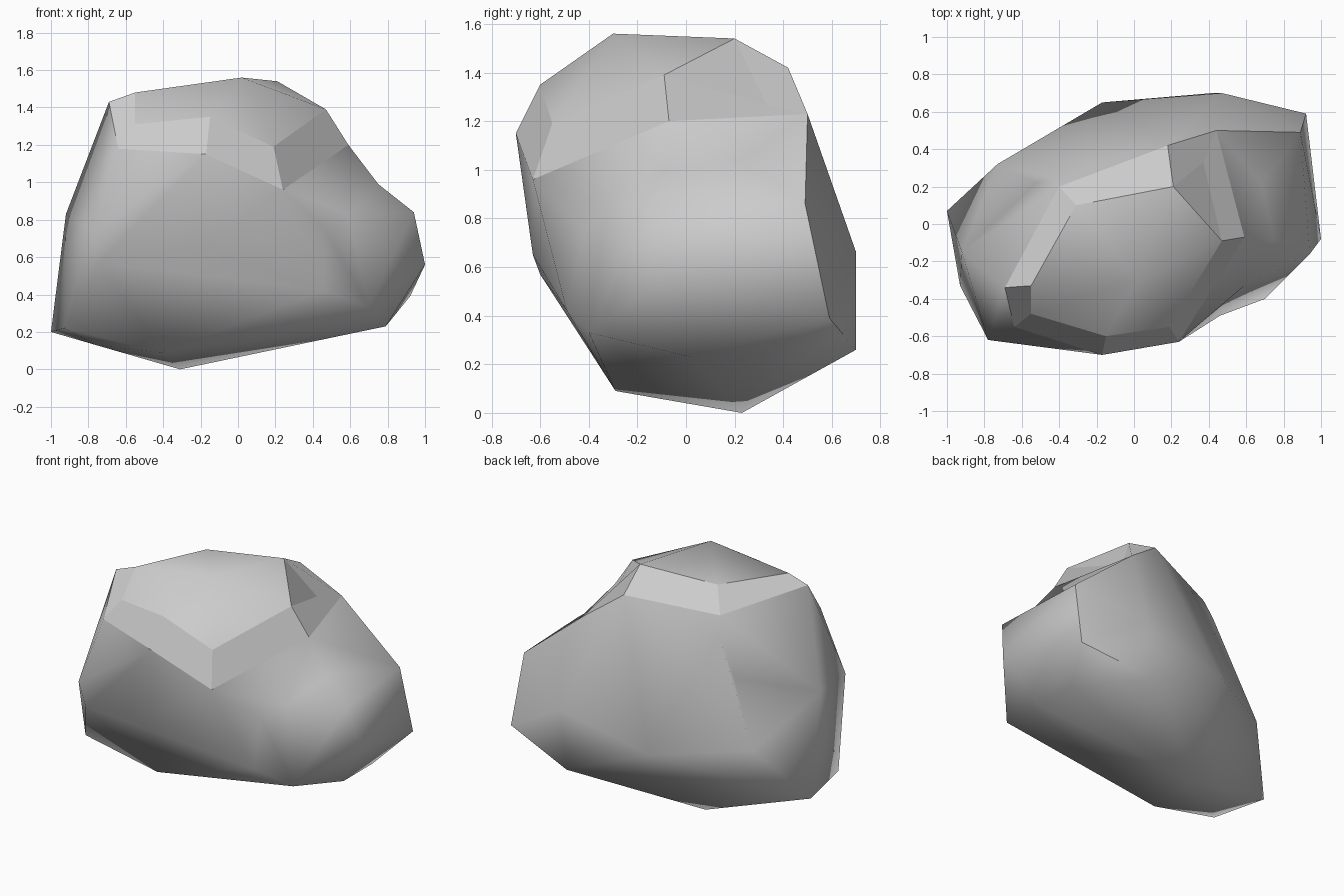
import bpy
import bmesh
from math import radians
from mathutils import Vector

default_cube = bpy.data.objects.get("Cube")
if default_cube:
    bpy.data.objects.remove(default_cube, do_unlink=True)


def make_material(name, colour):
    material = bpy.data.materials.new(name)
    material.use_nodes = True
    material.diffuse_color = colour
    shader = material.node_tree.nodes["Principled BSDF"]
    shader.inputs["Base Color"].default_value = colour
    shader.inputs["Roughness"].default_value = 1
    return material


def finish(name, bm, material):
    mesh = bpy.data.meshes.new(name)
    bm.to_mesh(mesh)
    bm.free()
    mesh.materials.append(material)
    part = bpy.data.objects.new(name, mesh)
    bpy.context.collection.objects.link(part)
    return part


def dent(bm, target):
    """Break the nearest edge at its middle and pull it in to the target."""
    target = Vector(target)

    def gap(edge):
        start, end = edge.verts
        return ((start.co + end.co) / 2 - target).length

    edge = min(bm.edges, key=gap)
    split = bmesh.ops.subdivide_edges(bm, edges=[edge], cuts=1)
    for item in split["geom_inner"]:
        if isinstance(item, bmesh.types.BMVert):
            item.co = target
    bmesh.ops.triangulate(bm, faces=bm.faces)


def make_body(name, rim, corners, hollows, material):
    """Wrap a skin around the corners, open at the rim, then dent it."""
    bm = bmesh.new()
    rim_verts = {bm.verts.new(point) for point in rim}
    for point in corners:
        bm.verts.new(point)
    hull = bmesh.ops.convex_hull(bm, input=bm.verts)
    bmesh.ops.recalc_face_normals(bm, faces=bm.faces)
    lid = [face for face in bm.faces if rim_verts.issuperset(face.verts)]
    loose = {item for item in hull["geom_interior"] + hull["geom_unused"]
             if isinstance(item, bmesh.types.BMVert)}
    bmesh.ops.delete(bm, geom=lid, context="FACES")
    bmesh.ops.delete(bm, geom=[v for v in loose if v.is_valid], context="VERTS")
    for hollow in hollows:
        dent(bm, hollow)
    body = finish(name, bm, material)
    bpy.ops.object.select_all(action="DESELECT")
    body.select_set(True)
    bpy.context.view_layer.objects.active = body
    bpy.ops.object.shade_smooth_by_angle(angle=radians(60))


def make_cap(name, rim, crown, notch, peak, material):
    """A flat band from rim to crown, and a smooth dome up to the peak."""
    bm = bmesh.new()
    lower = [bm.verts.new(point) for point in rim]
    upper = [bm.verts.new(point) for point in crown]
    top = bm.verts.new(peak)
    for i in range(len(rim)):
        j = (i + 1) % len(rim)
        bm.faces.new((lower[i], lower[j], upper[j], upper[i]))
    # The notch corner sits below the dome, on a flat facet of its own
    bm.faces.new(upper[notch - 1:notch + 2])
    ring = upper[:notch] + upper[notch + 1:]
    for start, end in zip(ring, ring[1:] + ring[:1]):
        bm.faces.new((start, end, top)).smooth = True
    finish(name, bm, material)


stone = make_material("grey stone", (.6, .6, .6, 1))

# Lower edge of the slab that caps the boulder, shared with the body
slab_rim = [
    (-.69, -.34, 1.43), (-.64, -.55, 1.18), (-.17, -.7, 1.15),
    (.24, -.63, .96), (.59, -.07, 1.2), (.44, .5, 1.23),
    (.18, .42, 1.42), (-.4, .2, 1.35),
]

# Upper edge of the slab, matching the rim corner by corner
slab_crown = [
    (-.55, -.33, 1.48), (-.55, -.48, 1.31), (-.15, -.6, 1.35),
    (.19, -.55, 1.19), (.47, -.09, 1.39), (.37, .33, 1.27),
    (.21, .2, 1.54), (-.31, .1, 1.5),
]

# Widest part of the boulder: right, back, left, then front
boulder_sides = [
    (.94, -.16, .84), (1, -.08, .56), (.75, -.3, .64),
    (.92, .59, .39), (.89, .49, .86), (.47, .7, .66),
    (-.17, .65, .5), (-.73, .32, .55), (-.43, .25, 1.22),
    (-.92, -.15, .83), (-.78, -.62, .74), (-.74, -.6, .57),
    (-.2, -.63, .65), (.46, -.49, .42),
]

# Underside of the boulder
boulder_base = [
    (.7, -.4, .33), (.79, .02, .23), (.79, .33, .23), (.42, .7, .26),
    (-.31, .23, 0), (-1, .07, .2), (-.93, -.33, .22),
    (-.76, -.15, .13), (-.41, -.29, .09),
]

# Shallow hollows below the slab: front, right, back right, back left
boulder_hollows = [
    (.59, -.33, .83), (.47, -.42, .74), (.75, -.09, .99),
    (.68, .22, 1.03), (-.52, .22, .96),
]

make_body("boulder_body", slab_rim, boulder_sides + boulder_base,
          boulder_hollows, stone)
make_cap("boulder_cap", slab_rim, slab_crown, 5, (.02, -.3, 1.56), stone)
